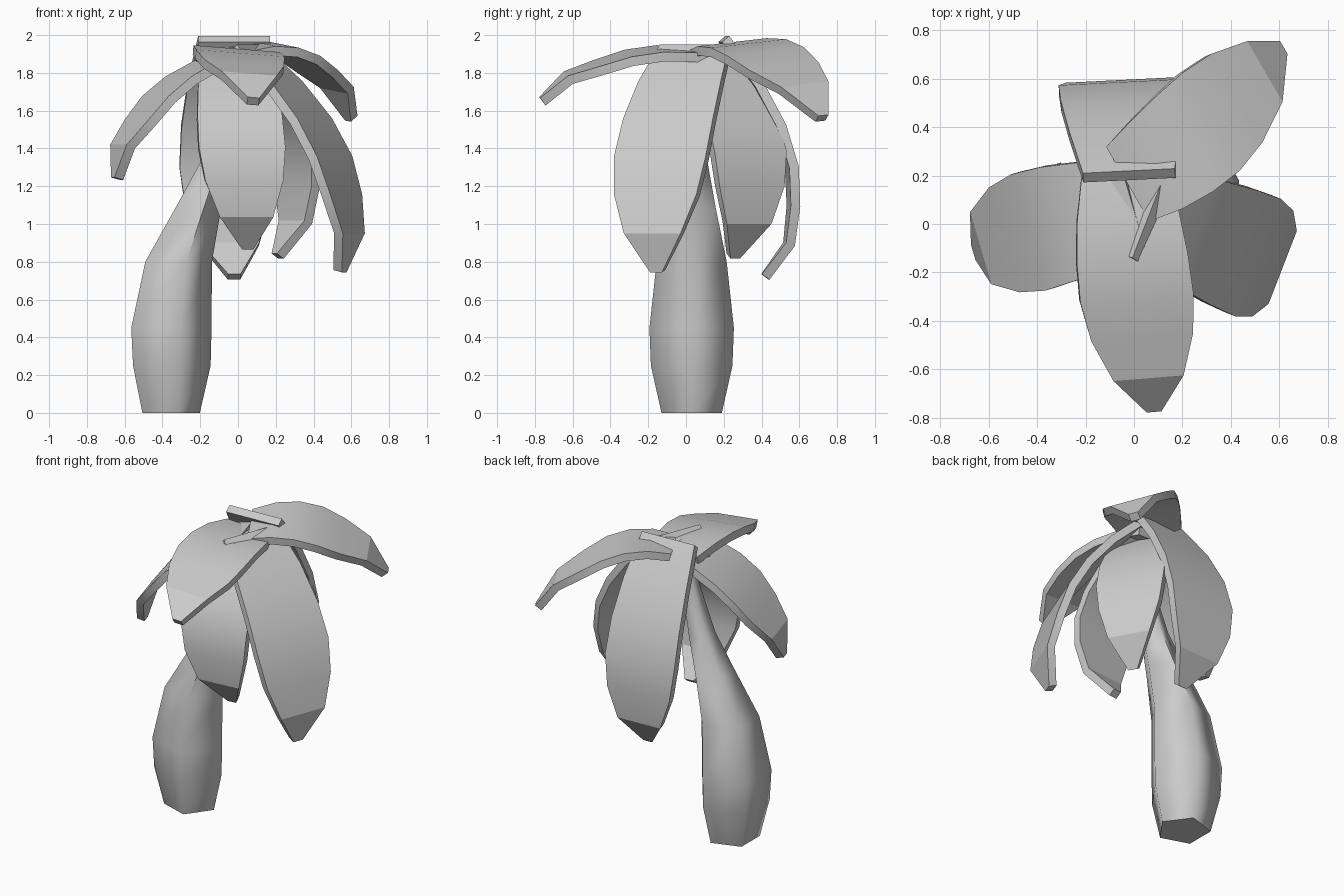
import bpy, bmesh, math
from mathutils import Vector

if "Cube" in bpy.data.objects:
    bpy.data.objects.remove(bpy.data.objects["Cube"])


def loft(name, rings, angle):
    """Skin a list of equal-sized vertex rings and cap both ends."""
    bm = bmesh.new()
    vs = [[bm.verts.new(p) for p in r] for r in rings]
    n = len(rings[0])
    for a, b in zip(vs, vs[1:]):
        for i in range(n):
            j = (i + 1) % n
            bm.faces.new((a[i], a[j], b[j], b[i]))
    bm.faces.new(vs[0])
    bm.faces.new(vs[-1])
    bmesh.ops.recalc_face_normals(bm, faces=bm.faces)
    me = bpy.data.meshes.new(name)
    bm.to_mesh(me)
    bm.free()
    ob = bpy.data.objects.new(name, me)
    bpy.context.collection.objects.link(ob)
    bpy.ops.object.select_all(action='DESELECT')
    ob.select_set(True)
    bpy.context.view_layer.objects.active = ob
    bpy.ops.object.shade_smooth_by_angle(angle=math.radians(angle))
    return ob


# Trunk: leaning five-sided column (x, z, radius)
TRUNK = [(-.37, 0, .168), (-.372, .25, .227), (-.375, .45, .235),
         (-.333, .8, .195), (-.225, 1.08, .135), (-.13, 1.32, .09),
         (-.05, 1.62, .06), (0, 1.86, .05)]
loft("trunk", [[(x + r * math.cos(k * math.tau / 5),
                 .03 + r * math.sin(k * math.tau / 5), z) for k in range(5)]
               for x, z, r in TRUNK], 74)

# Fronds: curved slabs, widest in the middle, bent at the last segment
WIDTHS = [.76, .9, .98, 1, .9, .62, .13]
THICK = .025


def frond(name, root, mid, tip, side, width):
    root, mid, tip = Vector(root), Vector(mid), Vector(tip)
    side = Vector(side).normalized()
    ctrl = 2 * mid - (root + tip) / 2
    rings = []
    for i, w in enumerate(WIDTHS):
        t = i / (len(WIDTHS) - 1)
        p = root * (1 - t) ** 2 + ctrl * 2 * t * (1 - t) + tip * t * t
        tangent = (ctrl - root) * (1 - t) + (tip - ctrl) * t
        up = side.cross(tangent).normalized()
        if up.dot(ctrl - mid) < 0:
            up = -up
        if i == len(WIDTHS) - 2:
            p = p + up * .025
        s, u = side * w * width / 2, up * THICK
        rings.append([p - s - u, p + s - u, p + s + u, p - s + u])
    return loft(name, rings, 20)


frond("front_upper_frond", (-.04, .2, 1.87), (.01, -.3, 1.88), (.08, -.76, 1.65), (1, .08, -.08), .47)
frond("front_lower_frond", (-.02, .12, 1.88), (.02, -.27, 1.4), (.05, -.12, .88), (1, .1, 0), .46)
frond("right_frond", (.05, .05, 1.93), (.49, -.13, 1.35), (.54, -.15, .75), (.36, .93, 0), .52)
frond("back_right_lower_frond", (0, .1, 1.89), (.3, .33, 1.38), (.21, .25, .83), (-.5, .87, 0), .44)
frond("back_right_upper_frond", (-.02, .17, 1.91), (.31, .42, 1.89), (.6, .72, 1.56), (.5, -.86, -.1), .47)
frond("back_frond", (-.02, .2, 1.98), (-.06, .56, 1.3), (-.02, .42, .72), (1, .05, 0), .5)
frond("left_frond", (0, .08, 1.9), (-.42, -.03, 1.66), (-.64, -.11, 1.24), (-.28, .95, 0), .5)
